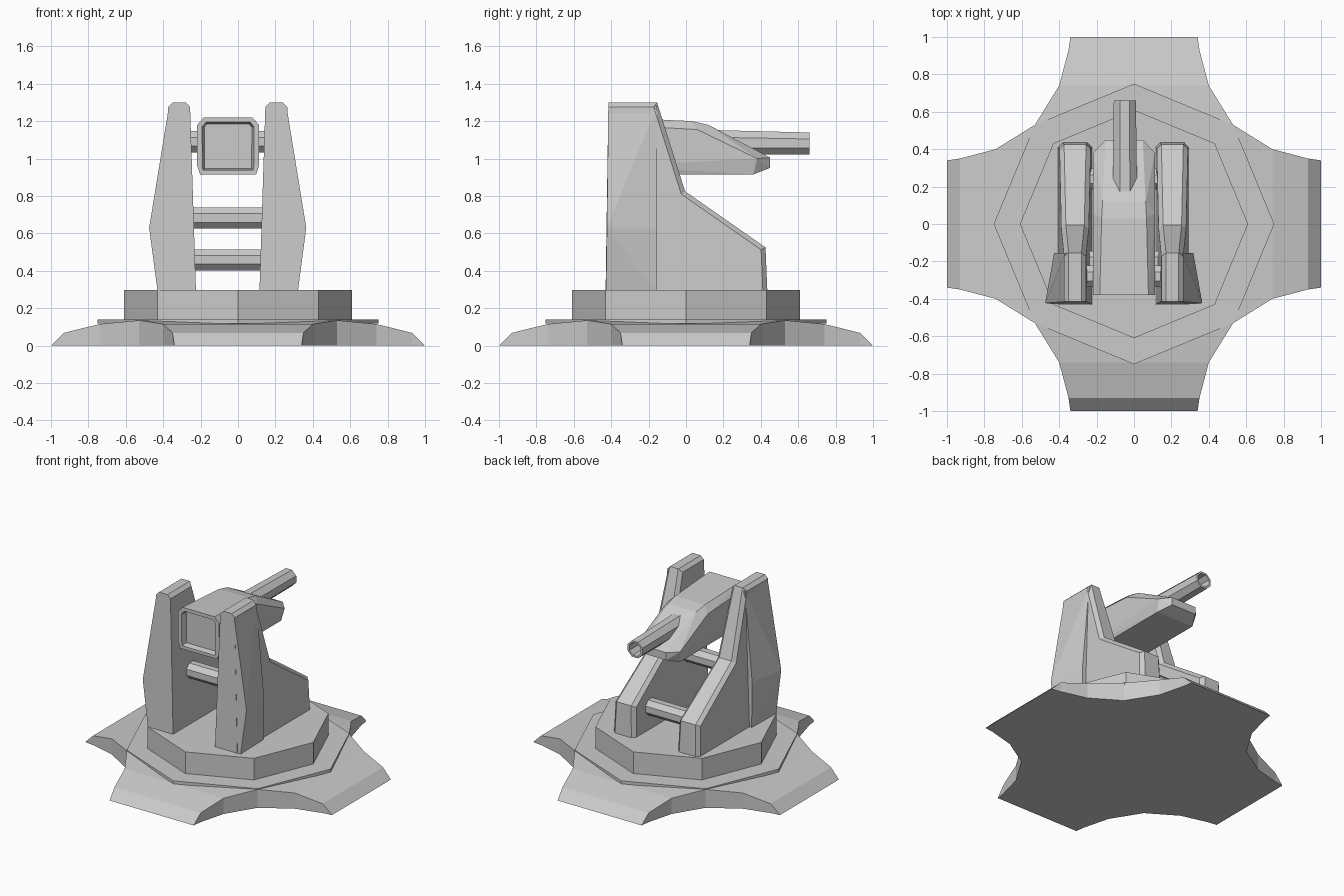
import bpy, bmesh, math
from mathutils import Matrix, Vector

if "Cube" in bpy.data.objects:
    bpy.data.objects.remove(bpy.data.objects["Cube"])

CX = -0.055  # the gun assembly sits slightly left of the base centre


def finish(name, bm):
    bmesh.ops.remove_doubles(bm, verts=bm.verts, dist=1e-5)
    bmesh.ops.recalc_face_normals(bm, faces=bm.faces)
    me = bpy.data.meshes.new(name)
    bm.to_mesh(me)
    bm.free()
    ob = bpy.data.objects.new(name, me)
    bpy.context.collection.objects.link(ob)
    return ob


def hull(bm, pts):
    vs = [bm.verts.new(p) for p in pts]
    bmesh.ops.convex_hull(bm, input=vs)
    bmesh.ops.dissolve_limit(bm, angle_limit=0.02, verts=bm.verts, edges=bm.edges)


def octagon_plate(name, r, z0, z1):
    bm = bmesh.new()
    bmesh.ops.create_cone(bm, cap_ends=True, segments=8, radius1=r, radius2=r,
                          depth=z1 - z0, matrix=Matrix.Translation((0, 0, (z0 + z1) / 2)))
    for v in bm.verts:  # put corners exactly on the axes
        a = round(math.atan2(v.co.y, v.co.x) / (math.pi / 4)) * math.pi / 4
        v.co.x, v.co.y = r * math.cos(a), r * math.sin(a)
    return finish(name, bm)


# Cross-shaped foot: four curved arms around a square centre
bm = bmesh.new()
rows = [(0.53, 0.53, 0.135), (0.74, 0.40, 0.115), (0.93, 0.35, 0.068), (1.0, 0.34, 0)]
for k in range(4):
    rot = Matrix.Rotation(k * math.pi / 2, 3, 'Z')

    def face(*pts):
        bm.faces.new([bm.verts.new(rot @ Vector(p)) for p in pts])

    for (d, w, h), (d2, w2, h2) in zip(rows, rows[1:]):
        face((d, -w, h), (d2, -w2, h2), (d2, w2, h2), (d, w, h))
        face((d, -w, 0), (d2, -w2, 0), (d2, w2, 0), (d, w, 0))
        for s in (-1, 1):
            wall = [(d, s * w, 0), (d2, s * w2, 0), (d2, s * w2, h2), (d, s * w, h)]
            face(*(wall if h2 > 0 else wall[:2] + wall[3:]))
for z in (0, 0.135):
    bm.faces.new([bm.verts.new((0.53 * a, 0.53 * b, z))
                  for a, b in ((1, 1), (-1, 1), (-1, -1), (1, -1))])
finish("foot", bm)

# Octagonal plates
octagon_plate("lower_plate", 0.75, 0.118, 0.14)
octagon_plate("turntable", 0.61, 0.13, 0.298)

# Side supports: tapered profile plus a flared rear outer block
profile = [(-0.43, 0.29), (-0.415, 1.3), (-0.155, 1.3), (-0.005, 0.825),
           (0.425, 0.525), (0.435, 0.29)]
flare = [(-0.428, 0.29, 0.115), (-0.423, 0.63, 0.16), (-0.415, 1.28, 0.054),
         (-0.155, 0.29, 0.108), (-0.155, 0.63, 0.112), (-0.155, 0.72, 0.077),
         (-0.155, 1.28, 0.054)]
for s, side in ((-1, "left"), (1, "right")):
    bm = bmesh.new()
    loops = []
    for o in (-1, 1):
        loops.append([bm.verts.new((CX + s * (0.26 + o * (0.09 - 0.032 * (z - 0.3))), y, z))
                      for y, z in profile])
        bm.faces.new(loops[-1])
    n = len(profile)
    for i in range(n):
        j = (i + 1) % n
        bm.faces.new((loops[0][i], loops[0][j], loops[1][j], loops[1][i]))
    bmesh.ops.recalc_face_normals(bm, faces=bm.faces)
    rim = [bm.edges.get((lp[i], lp[i + 1])) for lp in loops for i in range(1, 5)]
    bmesh.ops.bevel(bm, geom=rim, offset=0.024, offset_type='OFFSET',
                    segments=1, profile=0.5, affect='EDGES')
    finish(side + "_support", bm)
    bm = bmesh.new()
    hull(bm, [(CX + s * (0.26 + k * o), y, z) for y, z, o in flare for k in (0, 1)])
    finish(side + "_support_flare", bm)

# Cross bars and trunnion between the supports
for name, y, z, r, half in (("lower_bar", 0.24, 0.458, 0.06, 0.2),
                            ("upper_bar", -0.2, 0.682, 0.06, 0.2),
                            ("trunnion", -0.28, 1.09, 0.062, 0.23)):
    bm = bmesh.new()
    m = (Matrix.Translation((CX, y, z)) @ Matrix.Rotation(math.pi / 2, 4, 'Y')
         @ Matrix.Rotation(math.pi / 8, 4, 'Z'))
    bmesh.ops.create_cone(bm, cap_ends=True, segments=8, radius1=r, radius2=r,
                          depth=2 * half, matrix=m)
    finish(name, bm)

# Gun housing: chamfered hull with a recessed rear panel
shell = [(0.15, -0.38, 0.915), (0.165, -0.38, 0.96), (0.165, -0.38, 1.18),
         (0.13, -0.38, 1.22), (0.165, 0.06, 1.155), (0.165, 0.38, 1.0),
         (0.12, 0.03, 1.2), (0.115, 0.12, 1.18), (0.10, 0.45, 1.005),
         (0.15, 0.36, 0.915), (0.10, 0.45, 0.95)]
bm = bmesh.new()
hull(bm, [(CX + 0.002 + s * x, y, z) for x, y, z in shell for s in (-1, 1)])
bmesh.ops.recalc_face_normals(bm, faces=bm.faces)
rear = [f for f in bm.faces if f.normal.y < -0.99]
bmesh.ops.inset_region(bm, faces=rear, thickness=0.028, depth=0)
bmesh.ops.inset_region(bm, faces=rear, thickness=0.012, depth=-0.04)
finish("gun_housing", bm)

# Barrel: tapered octagonal tube with an open bore
bm = bmesh.new()
rings = []
for y, r in ((0.1, 0.072), (0.66, 0.064), (0.66, 0.05), (0.5, 0.05)):
    rings.append([bm.verts.new((CX + 0.006 + r * math.cos((i + 0.5) * math.pi / 4), y,
                                1.088 - 0.012 * y + r * math.sin((i + 0.5) * math.pi / 4)))
                  for i in range(8)])
for a, b in zip(rings, rings[1:]):
    for i in range(8):
        bm.faces.new((a[i], a[(i + 1) % 8], b[(i + 1) % 8], b[i]))
bm.faces.new(rings[0])
bm.faces.new(rings[-1])
finish("barrel", bm)
